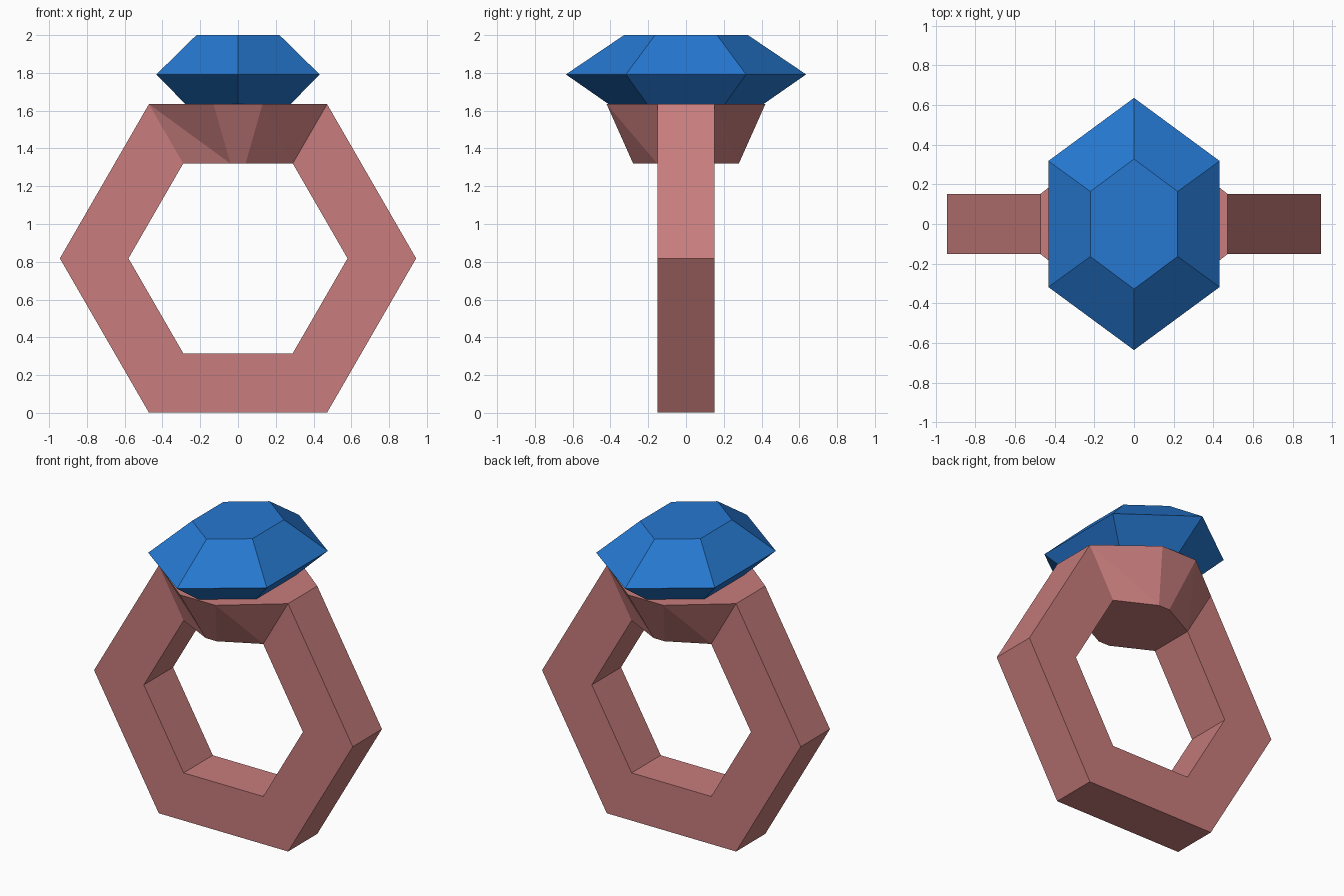
import bpy
import bmesh
from math import cos, sin, pi

if "Cube" in bpy.data.objects:
    bpy.data.objects.remove(bpy.data.objects["Cube"], do_unlink=True)


def make_material(name, colour):
    mat = bpy.data.materials.new(name)
    mat.use_nodes = True
    mat.diffuse_color = colour
    mat.node_tree.nodes["Principled BSDF"].inputs["Base Color"].default_value = colour
    return mat


def finish(bm, name, mat):
    bmesh.ops.recalc_face_normals(bm, faces=bm.faces)
    mesh = bpy.data.meshes.new(name)
    bm.to_mesh(mesh)
    bm.free()
    mesh.materials.append(mat)
    obj = bpy.data.objects.new(name, mesh)
    bpy.context.collection.objects.link(obj)
    return obj


rose = make_material("rose metal", (0.578, 0.202, 0.202, 1))
blue = make_material("blue gem", (0.019, 0.188, 0.638, 1))

# Hexagonal band, with the top segment drawn out on both sides as a setting
HALF, CENTRE, OUTER, INNER = 0.152, 0.818, 0.943, 0.58
bm = bmesh.new()


def hexagon(radius, y):
    return [bm.verts.new((radius * cos(k * pi / 3), y, CENTRE + radius * sin(k * pi / 3)))
            for k in range(6)]


fo, fi = hexagon(OUTER, -HALF), hexagon(INNER, -HALF)
bo, bi = hexagon(OUTER, HALF), hexagon(INNER, HALF)
for k in range(6):
    n = (k + 1) % 6
    bm.faces.new((fo[k], fo[n], bo[n], bo[k]))
    bm.faces.new((fi[k], fi[n], bi[n], bi[k]))
    if k != 1:
        bm.faces.new((fo[k], fo[n], fi[n], fi[k]))
        bm.faces.new((bo[k], bo[n], bi[n], bi[k]))

# Setting: each side is a tapered block, its slanted cheeks split in triangles
for s, o, i in ((1, fo, fi), (-1, bo, bi)):
    # left and right as seen when looking at this side of the ring
    l, r = (2, 1) if s == 1 else (1, 2)
    top_z, low_z = o[1].co.z, i[1].co.z
    tl, tr = [bm.verts.new((s * x, -s * 0.42, top_z)) for x in (-0.13, 0.13)]
    ll, lr = [bm.verts.new((s * x, -s * 0.28, low_z)) for x in (-0.04, 0.04)]
    bm.faces.new((tl, tr, lr, ll))
    bm.faces.new((o[l], o[r], tr, tl))
    bm.faces.new((i[l], i[r], lr, ll))
    bm.faces.new((o[l], tl, ll))
    bm.faces.new((o[l], ll, i[l]))
    bm.faces.new((tr, o[r], i[r]))
    bm.faces.new((tr, i[r], lr))
finish(bm, "ring_band_and_setting", rose)

# Gem: stacked elongated hexagons, from the buried base up to the flat table
bm = bmesh.new()
OUTLINE = [(0, -1), (1, -0.5), (1, 0.5), (0, 1), (-1, 0.5), (-1, -0.5)]
layers = [(0.245, 0.36, 1.60), (0.432, 0.636, 1.792), (0.22, 0.328, 2.0)]
rings = [[bm.verts.new((x * w, y * d, z)) for x, y in OUTLINE] for w, d, z in layers]
for low, high in zip(rings, rings[1:]):
    for k in range(6):
        n = (k + 1) % 6
        bm.faces.new((low[k], low[n], high[n], high[k]))
bm.faces.new(rings[0])
bm.faces.new(rings[-1])
finish(bm, "gem", blue)
